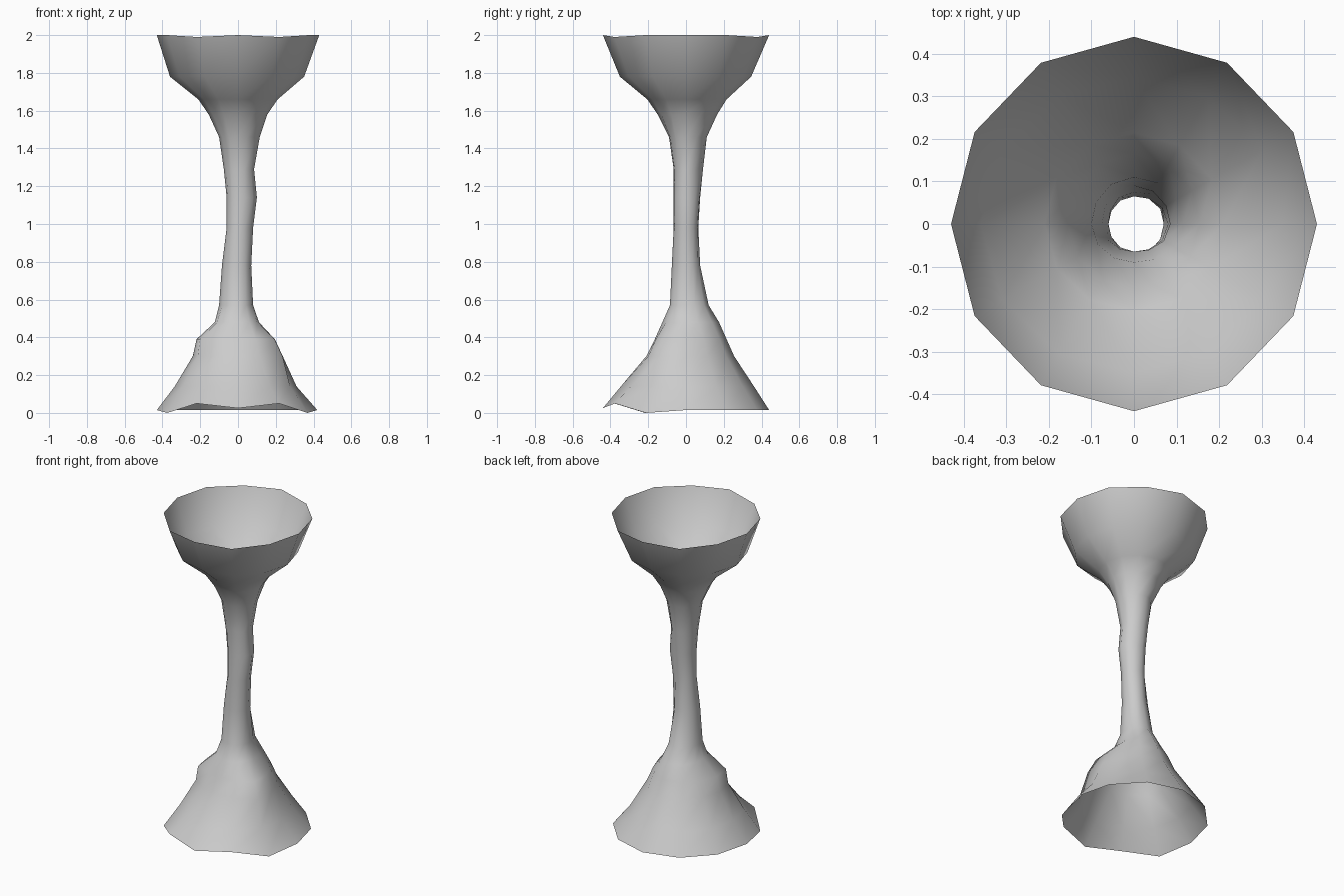
import bpy
import bmesh
from math import cos, sin, radians, exp

cube = bpy.data.objects.get("Cube")
if cube:
    bpy.data.objects.remove(cube)

SIDES = 12

# Rings of the body: height, then reach to +x, +y, -x and -y
RINGS = [
    (0.01, .42, .44, .43, .44),
    (0.14, .31, .36, .335, .345),
    (0.30, .22, .255, .23, .21),
    (0.39, .18, .215, .20, .165),
    (0.48, .11, .175, .12, .125),
    (0.57, .08, .12, .10, .085),
    (0.78, .07, .075, .085, .075),
    (0.98, .08, .065, .06, .065),
    (1.14, .10, .075, .06, .065),
    (1.29, .085, .09, .075, .065),
    (1.46, .115, .11, .10, .09),
    (1.58, .155, .165, .155, .15),
    (1.66, .21, .215, .21, .205),
    (1.78, .35, .345, .36, .35),
    (2.00, .43, .44, .43, .44),
]

# Bulges on the lower cone: angle, height, size
LUMPS = [(330, 0.34, 0.07), (205, 0.37, 0.045)]


def reach(ring, angle):
    """Radius of a ring in one direction, with the bulges added."""
    z, right, back, left, front = ring
    c, s = cos(angle), sin(angle)
    r = c * c * (right if c > 0 else left) + s * s * (back if s > 0 else front)
    for a, height, size in LUMPS:
        facing = max(0, cos(angle - radians(a)))
        r += size * facing ** 8 * exp(-((z - height) / 0.08) ** 2)
    return r


def rim_height(step):
    """The wavy bottom edge: lifted at the front, with two low corners."""
    return {7: 0.0, 8: 0.05, 9: 0.025, 10: 0.05, 11: 0.0}.get(step, 0.015)


# Open flared tube, lofted ring by ring
bm = bmesh.new()
loops = []
for ring in RINGS:
    loop = []
    for i in range(SIDES):
        a = radians(360 / SIDES * i)
        r = reach(ring, a)
        z = rim_height(i) if ring is RINGS[0] else ring[0]
        if ring is RINGS[-1] and i in (2, 4, 8, 10):
            z -= 0.01
        loop.append(bm.verts.new((r * cos(a), r * sin(a), z)))
    loops.append(loop)

for low, high in zip(loops, loops[1:]):
    for i in range(SIDES):
        j = (i + 1) % SIDES
        face = bm.faces.new((low[i], low[j], high[j], high[i]))
        face.smooth = True

mesh = bpy.data.meshes.new("flared_tube")
bm.to_mesh(mesh)
bm.free()
tube = bpy.data.objects.new("flared_tube", mesh)
bpy.context.collection.objects.link(tube)

# Plain grey surface
grey = bpy.data.materials.new("light grey")
grey.use_nodes = True
colour = (0.6, 0.6, 0.6, 1)
grey.diffuse_color = colour
grey.node_tree.nodes["Principled BSDF"].inputs["Base Color"].default_value = colour
mesh.materials.append(grey)
